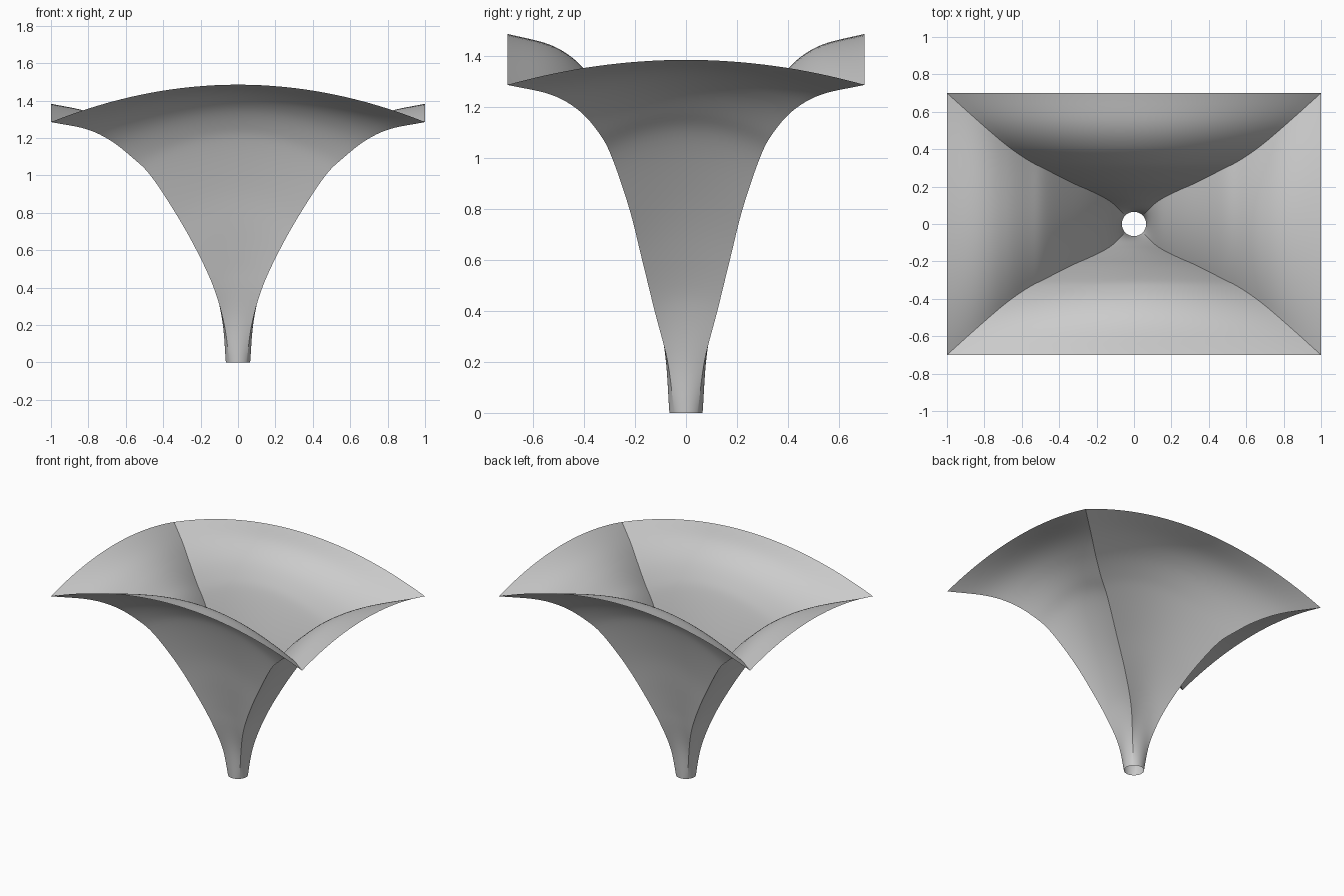
import bpy, bmesh, math
from mathutils import Matrix, Vector

if "Cube" in bpy.data.objects:
    bpy.data.objects.remove(bpy.data.objects["Cube"])

STEM_R = 0.065
RIM_Z = 1.285
CHORD = STEM_R * math.sqrt(0.5)

# Corner ridge, from the round foot up to one rim corner
RIDGE = [Vector(p) for p in (
    (CHORD, CHORD, 0), (0.073, 0.072, 0.2), (0.13, 0.123, 0.4),
    (0.222, 0.172, 0.6), (0.335, 0.222, 0.8), (0.468, 0.29, 1.0),
    (0.565, 0.34, 1.095), (0.68, 0.42, 1.185), (0.81, 0.53, 1.247),
    (1.0, 0.7, RIM_Z))]


def smooth_path(points, steps):
    """Catmull-Rom curve through the points."""
    pts = [2 * points[0] - points[1]] + points + [2 * points[-1] - points[-2]]
    path = []
    for a, b, c, d in zip(pts, pts[1:], pts[2:], pts[3:]):
        for i in range(steps):
            t = i / steps
            path.append(0.5 * (2 * b + (c - a) * t
                        + (2 * a - 5 * b + 4 * c - d) * t ** 2
                        + (3 * b - a - 3 * c + d) * t ** 3))
    return path + [points[-1]]


def add_panel(bm, path, turn, arch, swap, columns=32):
    """One curved side: arc at the foot, arched straight edge at the rim."""
    rot = Matrix.Rotation(turn, 4, 'Z')
    rows = []
    for p in path:
        half, depth = (p.y, p.x) if swap else (p.x, p.y)
        roundness = max(0, 1 - p.z / 0.42)
        row = []
        for i in range(columns + 1):
            u = 2 * i / columns - 1
            angle = u * math.pi / 4
            x = half * u + roundness * (STEM_R * math.sin(angle) - CHORD * u)
            y = depth + roundness * (STEM_R * math.cos(angle) - CHORD)
            z = p.z * (1 + arch / RIM_Z * (1 - u * u))
            row.append(bm.verts.new(rot @ Vector((x, -y, z))))
        rows.append(row)
    for low, high in zip(rows, rows[1:]):
        for i in range(columns):
            bm.faces.new((low[i], low[i + 1], high[i + 1], high[i]))


# Four panels joined along the ridges, open at the foot and the rim
bm = bmesh.new()
path = smooth_path(RIDGE, 6)
for side in range(4):
    swap = side % 2 == 1
    add_panel(bm, path, side * math.pi / 2, 0.098 if swap else 0.2, swap)
bmesh.ops.remove_doubles(bm, verts=bm.verts, dist=0.0001)
mesh = bpy.data.meshes.new("funnel_canopy")
bm.to_mesh(mesh)
bm.free()

canopy = bpy.data.objects.new("funnel_canopy", mesh)
bpy.context.collection.objects.link(canopy)

# Plain grey shell
grey = bpy.data.materials.new("light_grey")
grey.use_nodes = True
colour = (0.6, 0.6, 0.6, 1)
grey.diffuse_color = colour
grey.node_tree.nodes["Principled BSDF"].inputs["Base Color"].default_value = colour
mesh.materials.append(grey)

# Smooth panels with crisp ridges
bpy.ops.object.select_all(action='DESELECT')
canopy.select_set(True)
bpy.context.view_layer.objects.active = canopy
bpy.ops.object.shade_smooth_by_angle(angle=math.radians(20))
